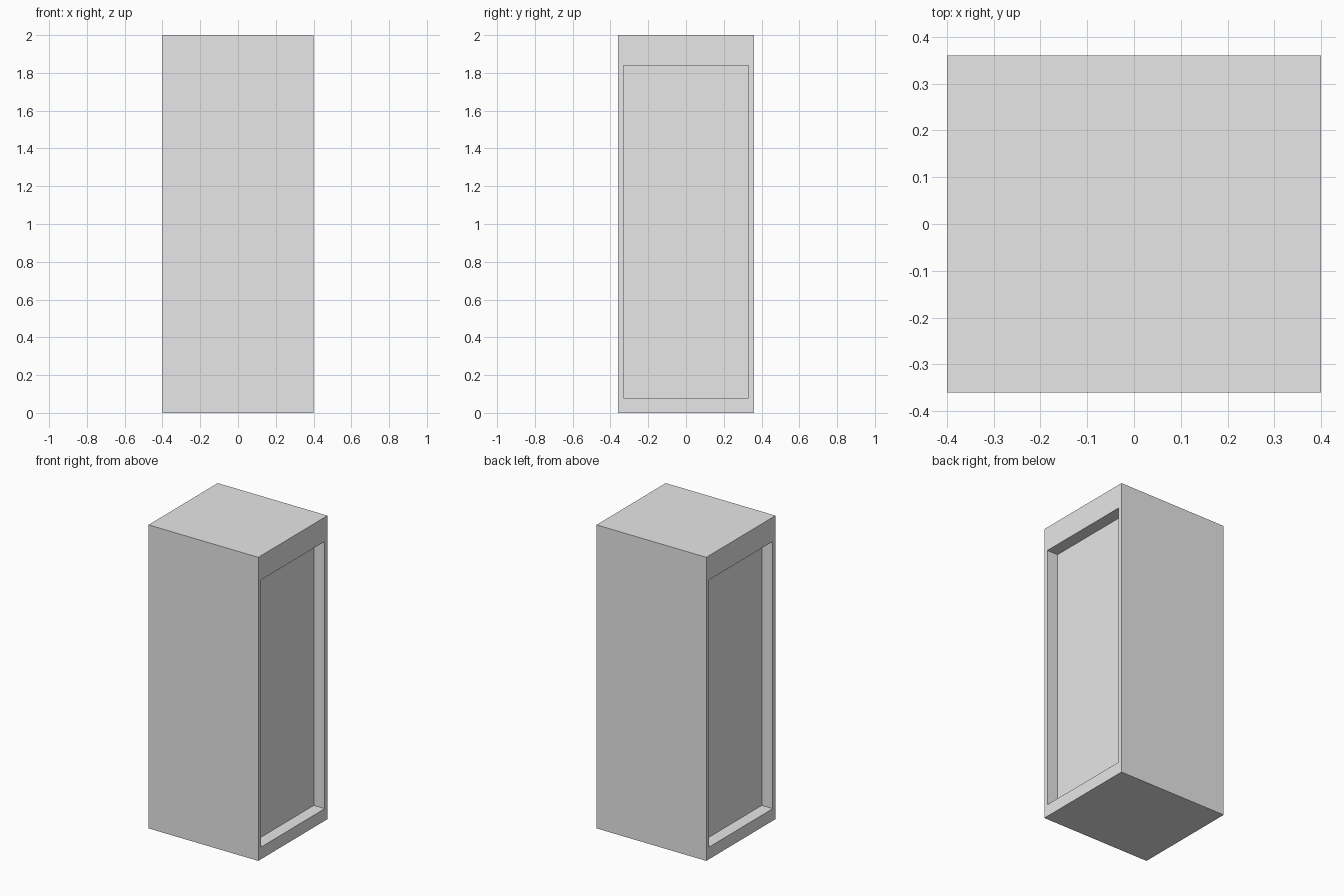
import bpy
import bmesh
from mathutils import Matrix, Vector

cube = bpy.data.objects.get("Cube")
if cube:
    bpy.data.objects.remove(cube, do_unlink=True)

WIDTH, DEPTH, HEIGHT = 0.80, 0.72, 2.0
SIDE_BORDER = 0.04
RECESS_BOTTOM, RECESS_TOP = 0.08, 1.84
RECESS_DEPTH = 0.08

# Plain grey finish
grey = bpy.data.materials.new("light_grey")
grey.use_nodes = True
colour = (0.8, 0.8, 0.8, 1.0)
grey.diffuse_color = colour
grey.node_tree.nodes["Principled BSDF"].inputs["Base Color"].default_value = colour

# Cabinet block standing on the floor
bm = bmesh.new()
bmesh.ops.create_cube(bm, size=1.0)
bmesh.ops.scale(bm, vec=(WIDTH, DEPTH, HEIGHT), verts=bm.verts)
bmesh.ops.translate(bm, vec=(0, 0, HEIGHT / 2), verts=bm.verts)
bm.normal_update()

# Recessed panel in each side, with a deeper border at the top
for face in [f for f in bm.faces if abs(f.normal.x) > 0.9]:
    inward = -face.normal.copy()
    bmesh.ops.inset_individual(bm, faces=[face], thickness=SIDE_BORDER)
    for v in face.verts:
        v.co.z = RECESS_TOP if v.co.z > HEIGHT / 2 else RECESS_BOTTOM
    panel = bmesh.ops.extrude_discrete_faces(bm, faces=[face])["faces"][0]
    bmesh.ops.translate(bm, vec=inward * RECESS_DEPTH, verts=panel.verts)

bmesh.ops.recalc_face_normals(bm, faces=bm.faces)
mesh = bpy.data.meshes.new("cabinet_body")
bm.to_mesh(mesh)
bm.free()
mesh.materials.append(grey)
body = bpy.data.objects.new("cabinet_body", mesh)
bpy.context.collection.objects.link(body)
